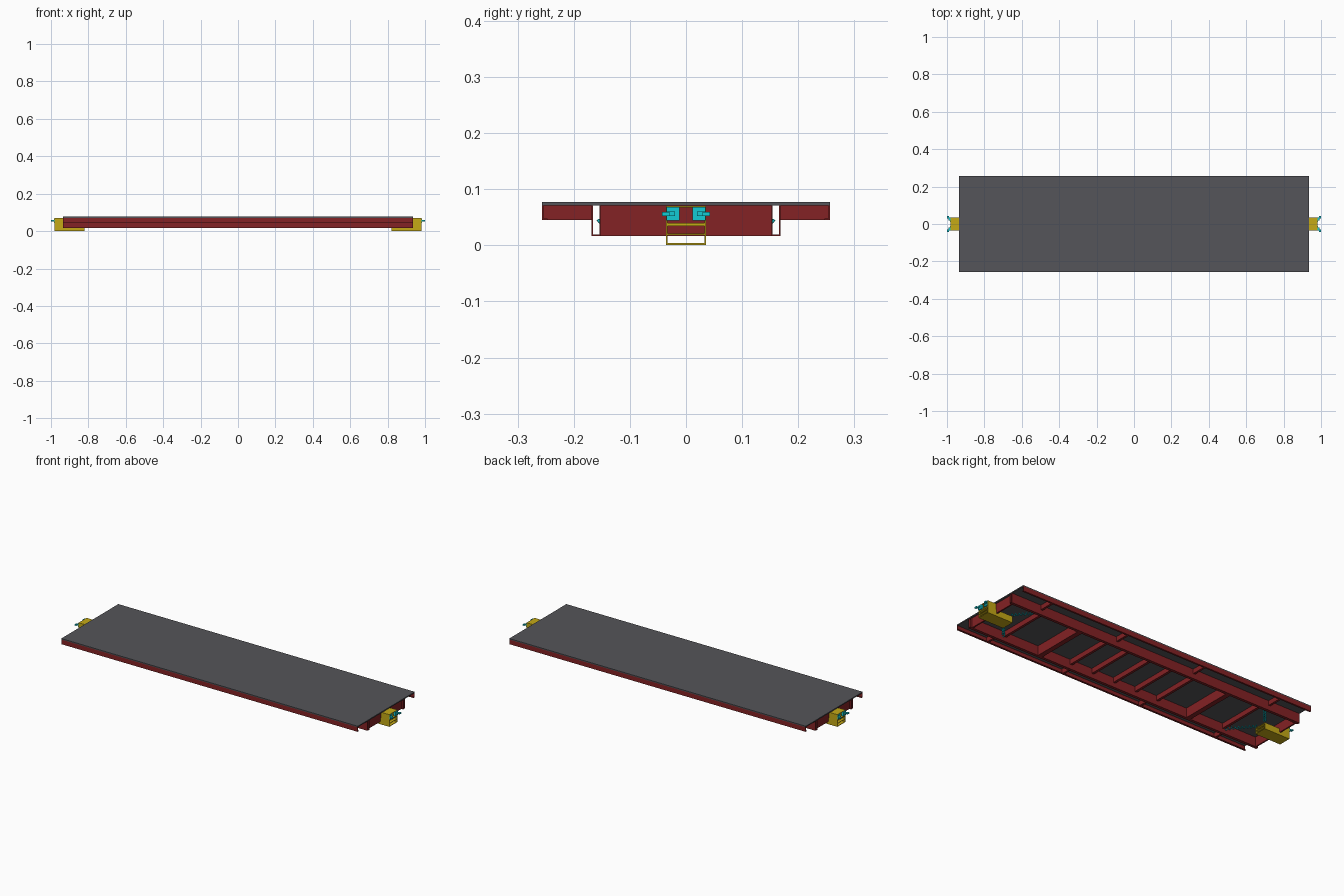
import bpy, math
from mathutils import Vector

if "Cube" in bpy.data.objects:
    bpy.data.objects.remove(bpy.data.objects["Cube"])


def material(name, rgb):
    m = bpy.data.materials.new(name)
    m.diffuse_color = (*rgb, 1)
    m.use_nodes = True
    m.node_tree.nodes["Principled BSDF"].inputs["Base Color"].default_value = m.diffuse_color
    return m


GREY = material("deck grey", (0.09, 0.09, 0.1))
RED = material("oxide red", (0.23, 0.016, 0.018))
YELLOW = material("coupler yellow", (0.56, 0.40, 0.008))
CYAN = material("fitting cyan", (0.006, 0.60, 0.66))


def boxes(name, mat, ranges):
    """One object from boxes given as (x0, x1, y0, y1, z0, z1)."""
    verts, faces = [], []
    for x0, x1, y0, y1, z0, z1 in ranges:
        n = len(verts)
        verts += [(x, y, z) for z in (z0, z1)
                  for x, y in ((x0, y0), (x1, y0), (x1, y1), (x0, y1))]
        faces += [[n + i for i in f] for f in (
            (3, 2, 1, 0), (4, 5, 6, 7), (0, 1, 5, 4),
            (1, 2, 6, 5), (2, 3, 7, 6), (3, 0, 4, 7))]
    me = bpy.data.meshes.new(name)
    me.from_pydata(verts, [], faces)
    me.materials.append(mat)
    ob = bpy.data.objects.new(name, me)
    bpy.context.collection.objects.link(ob)
    return ob


def mirror(ob, x=False, y=False):
    mod = ob.modifiers.new("mirror", 'MIRROR')
    mod.use_axis = (x, y, False)
    mod.use_mirror_merge = False
    return ob


L, W, TOP = 0.935, 0.257, 0.071
T = 0.002

# Deck plate
boxes("deck", GREY, [(-L, L, -W, W, TOP, 0.077)])

# Outer side rails, channel section opening inwards
mirror(boxes("side_rail", RED, [
    (-L, L, W - 0.003, W, 0.045, TOP),
    (-L, L, W - 0.010, W - 0.003, 0.045, 0.048)]), y=True)

# Main sills, hollow box section
mirror(boxes("main_sill", RED, [
    (-L, L, 0.168 - T, 0.168, 0.017, TOP),
    (-L, L, 0.152, 0.152 + T, 0.017, TOP),
    (-L, L, 0.152 + T, 0.168 - T, 0.017, 0.017 + T)]), y=True)

# Outrigger brackets between sills and side rails
mirror(boxes("outrigger", RED, [
    (x - 0.006, x + 0.006, 0.168, W - 0.003, 0.045, TOP)
    for x in (0.25, 0.74)]), x=True, y=True)

# End beams and deep bolsters
mirror(boxes("end_beam", RED, [(0.917, 0.925, -0.152, 0.152, 0.017, TOP)]), x=True)
mirror(boxes("bolster", RED, [(0.468, 0.496, -0.152, 0.152, 0.017, TOP)]), x=True)

# Shallow floor cross members
boxes("cross_members", RED, [
    (x - 0.007, x + 0.007, -0.152, 0.152, 0.043, TOP)
    for x in (-0.71, -0.28, -0.14, 0, 0.14, 0.28, 0.71)])


# Coupler housings: open-ended tubes of thin plate
def tube(x0, x1, h, z0, z1, t=0.003):
    return [(x0, x1, -h, h, z0, z0 + t), (x0, x1, -h, h, z1 - t, z1),
            (x0, x1, -h, -h + t, z0 + t, z1 - t),
            (x0, x1, h - t, h, z0 + t, z1 - t)]


mirror(boxes("coupler_housing", YELLOW,
             tube(0.82, 0.98, 0.036, 0.001, 0.037)
             + [(0.82, 0.98, -0.033, 0.033, 0.018, 0.021)]
             + tube(0.927, 0.98, 0.036, 0.037, 0.0705)), x=True)

# Coupler jaws with side lugs
mirror(boxes("coupler_jaw", CYAN, [
    (0.972, 0.984, 0.012, 0.035, 0.044, 0.068),
    (0.984, 0.992, 0.020, 0.036, 0.052, 0.060),
    (0.990, 1.000, 0.029, 0.043, 0.052, 0.059)]), x=True, y=True)


# Diagonal coil springs from sills to coupler housings
def spring(name, a, b, radius=0.0065, turns=9, steps=8):
    a, b = Vector(a), Vector(b)
    d = (b - a).normalized()
    u = d.cross(Vector((0, 0, 1))).normalized()
    v = d.cross(u)
    cu = bpy.data.curves.new(name, 'CURVE')
    cu.dimensions = '3D'
    cu.bevel_depth = 0.0025
    cu.bevel_resolution = 0
    cu.use_fill_caps = True
    sp = cu.splines.new('POLY')
    n = turns * steps
    sp.points.add(n)
    for i, p in enumerate(sp.points):
        w = 2 * math.pi * i / steps
        co = a.lerp(b, i / n) + radius * (u * math.cos(w) + v * math.sin(w))
        p.co = (*co, 1)
    cu.materials.append(CYAN)
    ob = bpy.data.objects.new(name, cu)
    bpy.context.collection.objects.link(ob)


for sx in (-1, 1):
    for sy in (-1, 1):
        spring("coupler_spring", (sx * 0.72, sy * 0.153, 0.046),
               (sx * 0.825, sy * 0.030, 0.046))
